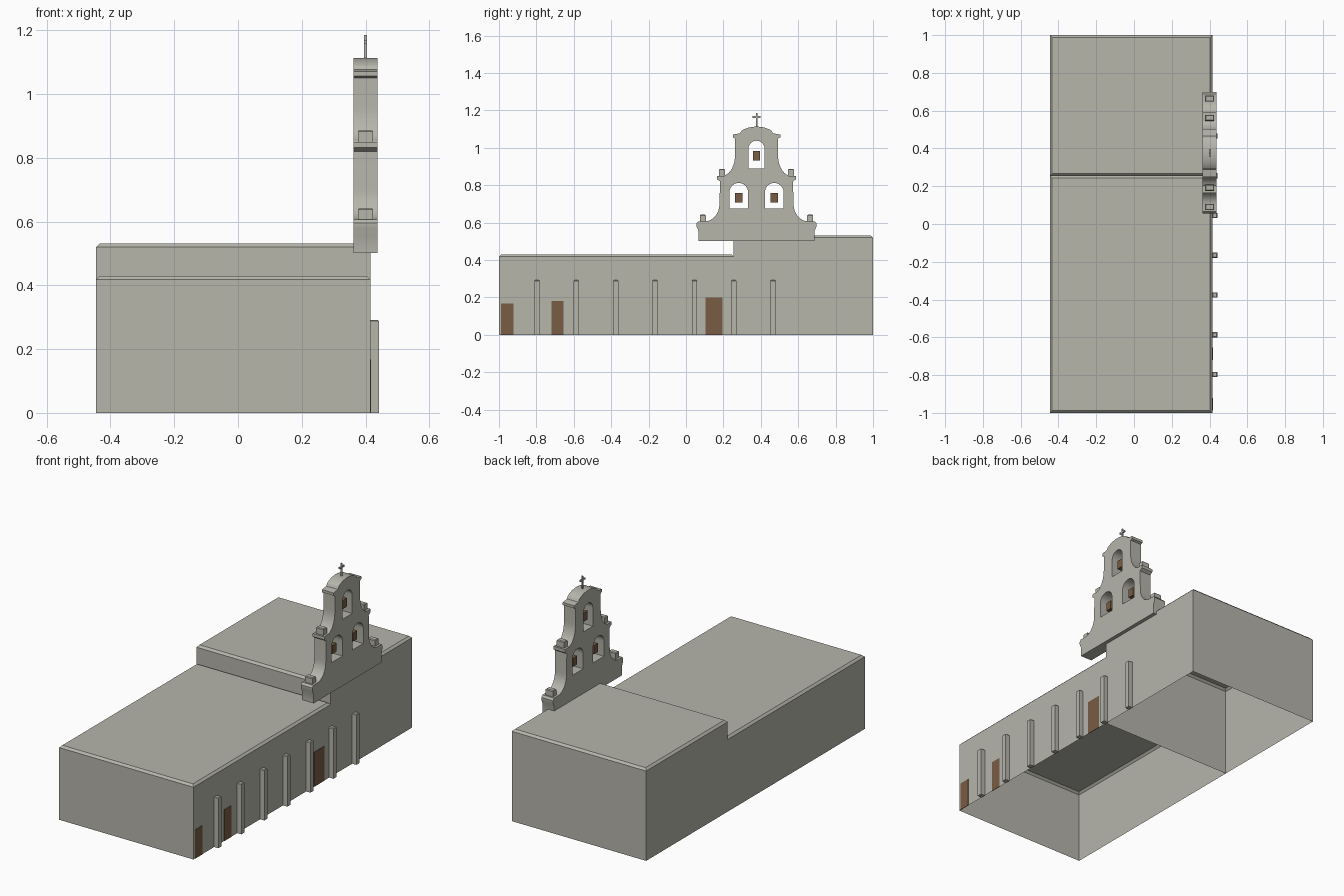
import bpy, bmesh
from math import sin, cos, pi, radians

cube = bpy.data.objects.get("Cube")
if cube:
    bpy.data.objects.remove(cube, do_unlink=True)


def material(name, rgb):
    m = bpy.data.materials.new(name)
    m.use_nodes = True
    m.diffuse_color = (*rgb, 1)
    m.node_tree.nodes["Principled BSDF"].inputs["Base Color"].default_value = (*rgb, 1)
    return m


PLASTER = material("pale plaster", (0.47, 0.465, 0.41))
BROWN = material("brown wood", (0.19, 0.11, 0.058))


def box(name, lo, hi, mat=PLASTER, bevel=0.0, open_sides=()):
    """Box between two corners; optional top bevel and removed sides."""
    bm = bmesh.new()
    bmesh.ops.create_cube(bm, size=1)
    for v in bm.verts:
        v.co = [(a + b) / 2 + c * (b - a) for a, b, c in zip(lo, hi, v.co)]
    if bevel:
        top = [e for e in bm.edges if all(v.co.z > hi[2] - 1e-4 for v in e.verts)]
        bmesh.ops.bevel(bm, geom=top, offset=bevel, segments=1, affect='EDGES')
    bm.normal_update()
    gone = [f for f in bm.faces for axis, sign in open_sides if f.normal[axis] * sign > 0.99]
    bmesh.ops.delete(bm, geom=gone, context='FACES')
    mesh = bpy.data.meshes.new(name)
    bm.to_mesh(mesh)
    bm.free()
    mesh.materials.append(mat)
    ob = bpy.data.objects.new(name, mesh)
    bpy.context.collection.objects.link(ob)
    return ob


def arc(cx, cz, rx, rz, start, end, n=8):
    return [(cx + rx * cos(radians(start + (end - start) * i / n)),
             cz + rz * sin(radians(start + (end - start) * i / n))) for i in range(n + 1)]


# Two hollow halls, open underneath, sharing one wall
LEFT, RIGHT, SPLIT = -0.445, 0.415, 0.255
box("low_hall", (LEFT, -1, 0), (RIGHT, SPLIT, 0.43), bevel=0.012, open_sides=[(2, -1), (1, 1)])
box("high_hall", (LEFT, SPLIT, 0), (RIGHT, 1, 0.532), bevel=0.012, open_sides=[(2, -1)])

# Row of wall buttresses
for i in range(7):
    y = -0.797 + i * 0.2105
    box(f"buttress_{i + 1}", (RIGHT - 0.002, y - 0.014, 0), (0.442, y + 0.014, 0.292), bevel=0.004)

# Doors
for i, (y0, y1, h) in enumerate([(-0.988, -0.922, 0.167), (-0.72, -0.655, 0.182), (0.104, 0.196, 0.2)]):
    box(f"door_{i + 1}", (RIGHT - 0.001, y0, 0), (RIGHT + 0.002, y1, h), BROWN)

# Bell gable: half outline from base to crown, mirrored, with arched openings
GX, GY, HALF_DEPTH = 0.4, 0.377, 0.037
half = [(0.31, 0.502), (0.31, 0.555), (0.321, 0.58), (0.321, 0.595), (0.312, 0.607), (0.275, 0.607)]
half += arc(0.275, 0.7, 0.077, 0.093, 270, 180)
half += [(0.195, 0.82), (0.212, 0.832), (0.212, 0.85), (0.172, 0.85)]
half += arc(0.185, 0.96, 0.07, 0.11, 258, 180)
half += [(0.115, 1.05), (0.127, 1.056), (0.127, 1.071), (0.088, 1.077)]
half += arc(0, 1.06, 0.098, 0.053, 35, 90)
outline = half + [(-y, z) for y, z in reversed(half[:-1])]


def arch(cy, sill, top, r):
    return [(cy - r, sill), (cy + r, sill)] + arc(cy, top - r, r, r, 0, 180, 12)


openings = [(0, 0.888, 1.038, 0.043), (-0.095, 0.675, 0.812, 0.05), (0.095, 0.675, 0.812, 0.05)]
curve = bpy.data.curves.new("bell_gable", 'CURVE')
curve.dimensions = '2D'
curve.fill_mode = 'BOTH'
curve.extrude = HALF_DEPTH
for loop in [outline] + [arch(*o) for o in openings]:
    spline = curve.splines.new('POLY')
    spline.points.add(len(loop) - 1)
    for p, (y, z) in zip(spline.points, loop):
        p.co = (y, z, 0, 1)
    spline.use_cyclic_u = True
curve.materials.append(PLASTER)
gable = bpy.data.objects.new("bell_gable", curve)
gable.location = (GX, GY, 0)
gable.rotation_euler = (pi / 2, 0, pi / 2)
bpy.context.collection.objects.link(gable)
bpy.ops.object.select_all(action='DESELECT')
gable.select_set(True)
bpy.context.view_layer.objects.active = gable
bpy.ops.object.convert(target='MESH')
bpy.ops.object.shade_smooth_by_angle(angle=radians(25))

# Bells hanging in the openings
for i, (cy, z0, z1) in enumerate([(0, 0.932, 0.982), (-0.095, 0.708, 0.758), (0.095, 0.708, 0.758)]):
    box(f"bell_{i + 1}", (GX - 0.02, GY + cy - 0.019, z0), (GX + 0.02, GY + cy + 0.019, z1), BROWN)

# Pedestals on the shoulders of the gable
for side, label in ((-1, "front"), (1, "back")):
    for tier, offset, z0, z1 in (("lower", 0.287, 0.6, 0.642), ("upper", 0.185, 0.845, 0.887)):
        y = GY + side * offset
        box(f"{label}_{tier}_pedestal", (GX - 0.024, y - 0.016, z0), (GX + 0.024, y + 0.016, z1), bevel=0.004)

# Cross on the crown
box("cross_post", (GX - 0.004, GY - 0.004, 1.105), (GX + 0.004, GY + 0.004, 1.186))
box("cross_arm", (GX - 0.004, GY - 0.021, 1.159), (GX + 0.004, GY + 0.021, 1.169))
